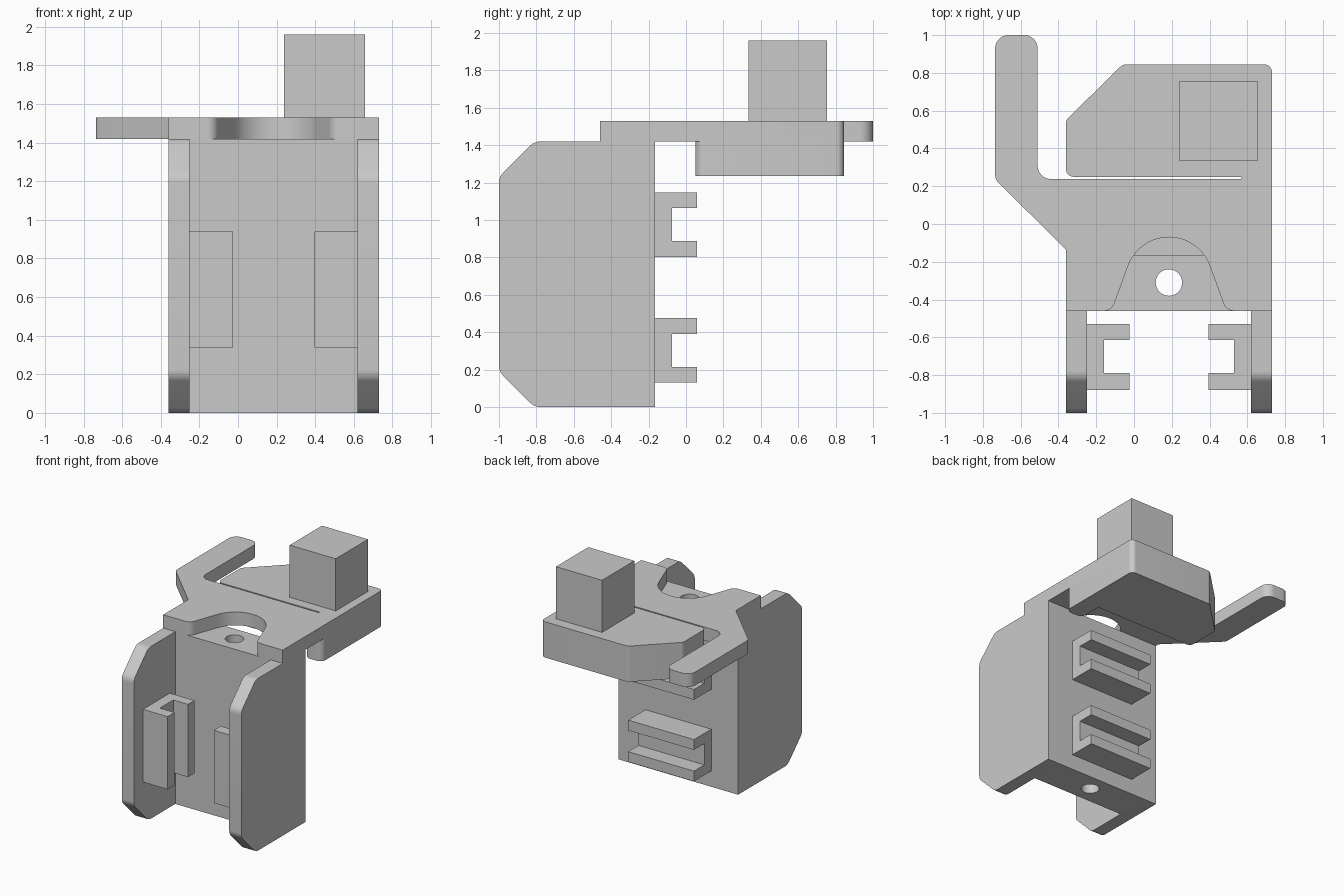
import bpy, bmesh, math
from mathutils import Vector

cube = bpy.data.objects.get("Cube")
if cube:
    bpy.data.objects.remove(cube, do_unlink=True)

GREY = (0.59, 0.59, 0.59, 1)
grey = bpy.data.materials.new("plain grey")
grey.use_nodes = True
grey.diffuse_color = GREY
grey.node_tree.nodes["Principled BSDF"].inputs["Base Color"].default_value = GREY

MID = 0.185  # centre of the bracket in x


def rounded(corners, steps=8):
    """Outline with each (a, b, radius) corner turned into an arc."""
    out = []
    for i, c in enumerate(corners):
        p = Vector(c[:2])
        if len(c) < 3:
            out.append(p)
            continue
        u = (Vector(corners[i - 1][:2]) - p).normalized()
        v = (Vector(corners[(i + 1) % len(corners)][:2]) - p).normalized()
        half, r = u.angle(v) / 2, c[2]
        centre = p + (u + v).normalized() * r / math.sin(half)
        start = p + u * r / math.tan(half) - centre
        end = p + v * r / math.tan(half) - centre
        out += [centre + start.lerp(end, k / steps).normalized() * r for k in range(steps + 1)]
    return out


def prism(name, corners, axis, lo, hi):
    """Extrude an outline along x (outline in y, z) or z (outline in x, y)."""
    place = (lambda p, h: (h, p.x, p.y)) if axis == "x" else (lambda p, h: (p.x, p.y, h))
    pts = rounded(corners)
    bm = bmesh.new()
    low = [bm.verts.new(place(p, lo)) for p in pts]
    high = [bm.verts.new(place(p, hi)) for p in pts]
    bm.faces.new(low[::-1])
    bm.faces.new(high)
    for i in range(len(pts)):
        j = (i + 1) % len(pts)
        bm.faces.new((low[i], low[j], high[j], high[i]))
    bmesh.ops.recalc_face_normals(bm, faces=bm.faces)
    mesh = bpy.data.meshes.new(name)
    bm.to_mesh(mesh)
    bm.free()
    mesh.materials.append(grey)
    ob = bpy.data.objects.new(name, mesh)
    bpy.context.collection.objects.link(ob)
    bpy.ops.object.select_all(action="DESELECT")
    ob.select_set(True)
    bpy.context.view_layer.objects.active = ob
    bpy.ops.object.shade_smooth_by_angle(angle=math.radians(30))
    return ob


def box(name, x0, x1, y0, y1, z0, z1):
    ob = prism(name, [(x0, y0), (x1, y0), (x1, y1), (x0, y1)], "z", z0, z1)
    ob.data.shade_flat()
    return ob


# Back wall with a vertical bore
wall = box("back_wall", -0.25, 0.62, -0.46, -0.165, 0, 1.42)
bore = prism("bore_cutter", [(MID + 0.07 * math.cos(math.tau * k / 40),
                              -0.31 + 0.07 * math.sin(math.tau * k / 40)) for k in range(40)],
             "z", -0.1, 1.6)
bore.hide_render = True
bore.hide_viewport = True
cut = wall.modifiers.new("bore", "BOOLEAN")
cut.operation = "DIFFERENCE"
cut.solver = "EXACT"
cut.object = bore

# Side walls with chamfered front corners
side = [(-0.165, 0), (-0.165, 1.42), (-0.81, 1.42, 0.08), (-1, 1.23, 0.08),
        (-1, 0.19, 0.08), (-0.81, 0, 0.08)]
prism("right_side_wall", side, "x", -0.36, -0.25)
prism("left_side_wall", side, "x", 0.62, 0.73)

# C-shaped guides inside the side walls
for name, s in (("right_guide", -1), ("left_guide", 1)):
    outer, web, tip = (MID + s * d for d in (0.435, 0.345, 0.21))
    prism(name, [(outer, -0.88), (tip, -0.88), (tip, -0.79), (web, -0.79),
                 (web, -0.615), (tip, -0.615), (tip, -0.53), (outer, -0.53)],
          "z", 0.34, 0.94)

# C-shaped clips on the back of the wall
for name, z in (("lower_back_clip", 0.13), ("upper_back_clip", 0.803)):
    prism(name, [(-0.165, z), (0.06, z), (0.06, z + 0.085), (-0.075, z + 0.085),
                 (-0.075, z + 0.26), (0.06, z + 0.26), (0.06, z + 0.345), (-0.165, z + 0.345)],
          "x", MID - 0.3, MID + 0.3)

# Top plate: bell-shaped notch, thin slit and hooked arm in one outline
notch = [(MID + 0.23 * math.cos(math.radians(a)), -0.3 + 0.23 * math.sin(math.radians(a)))
         for a in range(160, 19, -7)]
pad_back = [(0.73, 0.845, 0.04), (-0.06, 0.845, 0.05), (-0.36, 0.55, 0.04), (-0.36, 0.25, 0.04)]
prism("top_plate",
      [(-0.36, -0.46), (-0.118, -0.46, 0.06)] + notch + [(0.488, -0.46, 0.06), (0.73, -0.46)]
      + pad_back + [(0.57, 0.25), (0.57, 0.238), (-0.51, 0.238, 0.07), (-0.51, 1, 0.07),
                    (-0.735, 1, 0.07), (-0.735, 0.235, 0.06), (-0.36, -0.135)],
      "z", 1.42, 1.53)

# Thick pad under the rear of the plate, with its rounded nose
prism("rear_pad", [(0.57, 0.25), (0.57, 0.05, 0.05), (0.73, 0.05, 0.05)] + pad_back,
      "z", 1.235, 1.42)

# Block on top of the pad
box("top_block", 0.237, 0.657, 0.335, 0.755, 1.53, 1.96)
